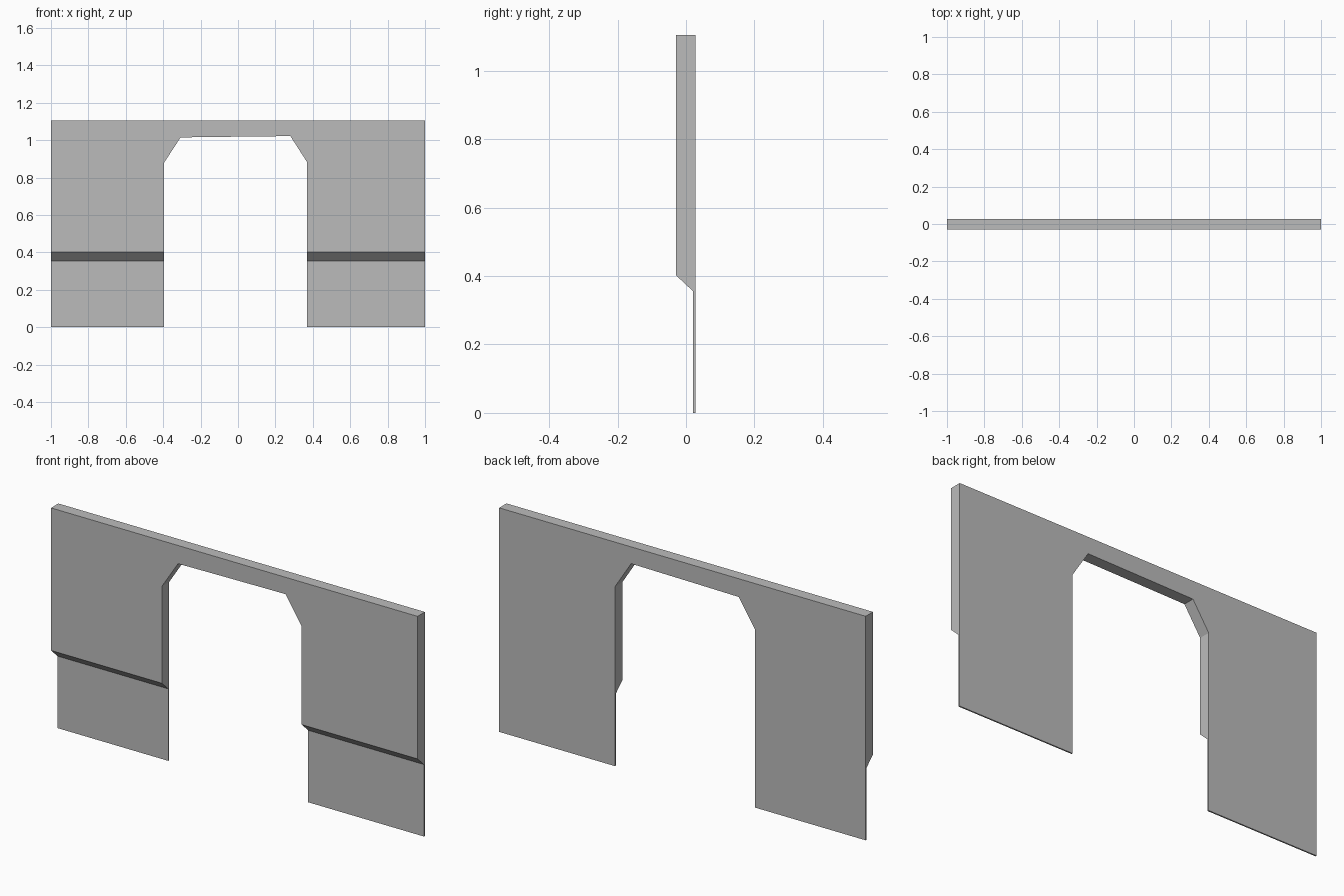
import bpy
import bmesh
from mathutils import Vector

default = bpy.data.objects.get("Cube")
if default:
    bpy.data.objects.remove(default, do_unlink=True)

GREY = (0.5, 0.5, 0.5, 1.0)
grey = bpy.data.materials.new("plain grey")
grey.use_nodes = True
grey.diffuse_color = GREY
grey.node_tree.nodes["Principled BSDF"].inputs["Base Color"].default_value = GREY


def prism(name, points, sweep):
    """Extrude a closed outline along a vector."""
    bm = bmesh.new()
    face = bm.faces.new([bm.verts.new(p) for p in points])
    ext = bmesh.ops.extrude_face_region(bm, geom=[face])
    moved = [v for v in ext["geom"] if isinstance(v, bmesh.types.BMVert)]
    bmesh.ops.translate(bm, verts=moved, vec=Vector(sweep))
    bmesh.ops.recalc_face_normals(bm, faces=bm.faces)
    mesh = bpy.data.meshes.new(name)
    bm.to_mesh(mesh)
    bm.free()
    mesh.materials.append(grey)
    obj = bpy.data.objects.new(name, mesh)
    bpy.context.collection.objects.link(obj)
    return obj


# Wall panel: thick upper part, sloped underside, thin lower sheet
side = [(-0.029, 1.105), (-0.029, 0.402), (0.021, 0.355),
        (0.021, 0), (0.028, 0), (0.028, 1.105)]
panel = prism("arched_wall_panel", [(-1, y, z) for y, z in side], (2, 0, 0))

# Doorway opening with chamfered upper corners
opening = [(-0.395, -0.1), (-0.395, 0.88), (-0.307, 1.015), (-0.08, 1.018),
           (0.28, 1.022), (0.368, 0.885), (0.368, -0.1)]
cutter = prism("doorway_cutter", [(x, -0.2, z) for x, z in opening], (0, 0.4, 0))
cutter.hide_render = True

cut = panel.modifiers.new("doorway", "BOOLEAN")
cut.operation = "DIFFERENCE"
cut.solver = "EXACT"
cut.object = cutter
bpy.context.view_layer.objects.active = panel
panel.select_set(True)
bpy.ops.object.modifier_apply(modifier=cut.name)
bpy.data.objects.remove(cutter, do_unlink=True)
